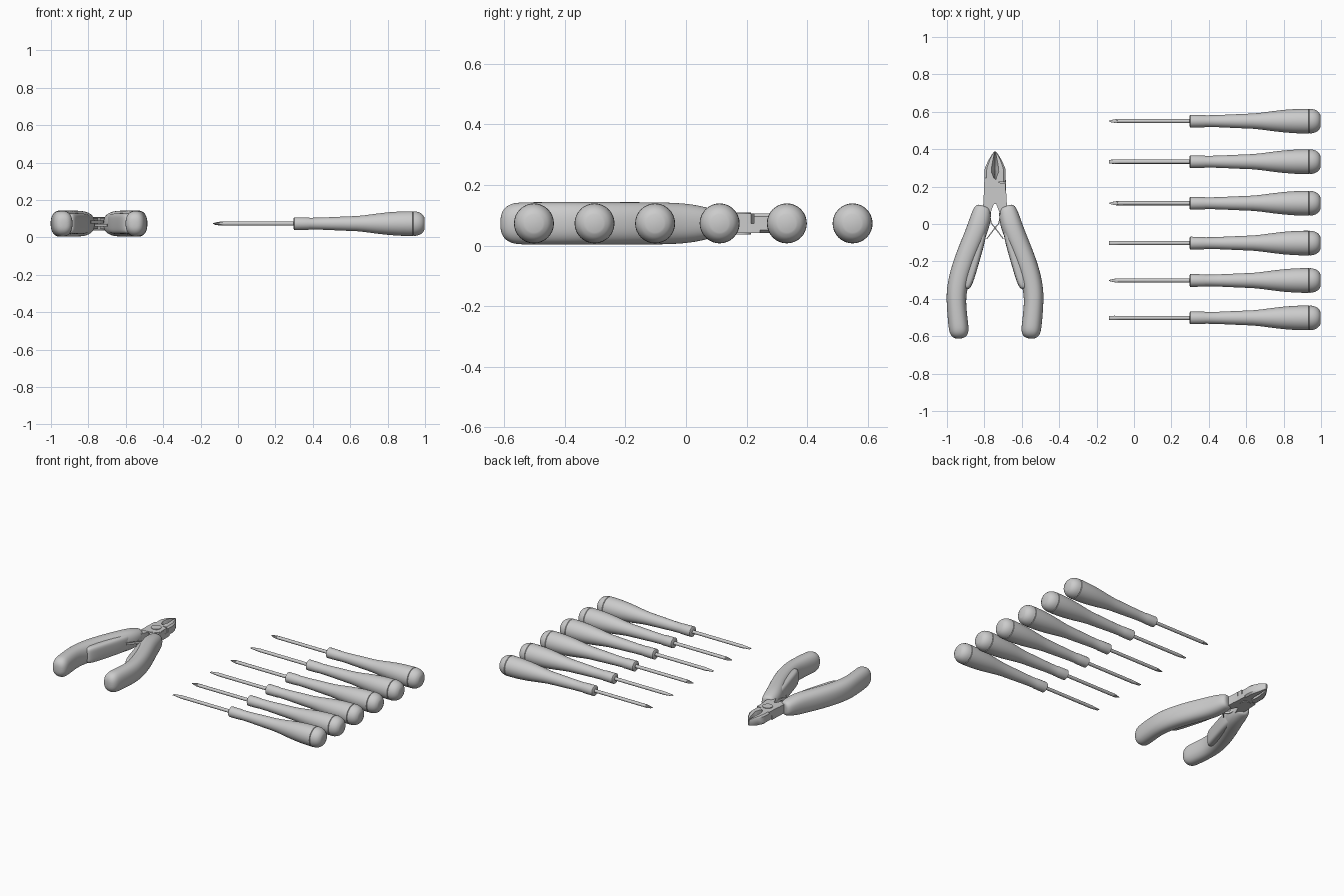
import bpy, bmesh
from math import cos, sin, pi
from mathutils import Vector

if "Cube" in bpy.data.objects:
    bpy.data.objects.remove(bpy.data.objects["Cube"])

ZC = 0.0735            # height of every tool's axis
PX = -0.743            # centre line of the cutters


def finish(name, bm, subsurf=0, angle=0.6):
    bmesh.ops.recalc_face_normals(bm, faces=bm.faces[:])
    me = bpy.data.meshes.new(name)
    bm.to_mesh(me)
    bm.free()
    ob = bpy.data.objects.new(name, me)
    bpy.context.collection.objects.link(ob)
    bpy.ops.object.select_all(action='DESELECT')
    ob.select_set(True)
    bpy.context.view_layer.objects.active = ob
    if subsurf:
        ob.modifiers.new("smooth", 'SUBSURF').levels = subsurf
        ob.modifiers["smooth"].render_levels = subsurf
        bpy.ops.object.shade_smooth()
    else:
        bpy.ops.object.shade_smooth_by_angle(angle=angle)
    return ob


def loft(name, rings, subsurf=0):
    """Skin a list of equal-length point rings and cap both ends."""
    bm = bmesh.new()
    vs = [[bm.verts.new(p) for p in r] for r in rings]
    n = len(vs[0])
    for a, b in zip(vs, vs[1:]):
        for i in range(n):
            j = (i + 1) % n
            bm.faces.new((a[i], a[j], b[j], b[i]))
    bm.faces.new(vs[0])
    bm.faces.new(vs[-1])
    return finish(name, bm, subsurf)


def prism(name, pts, z0, z1, side=1):
    """Flat plate on the cutters, outline given relative to their centre."""
    return loft(name, [[(PX + side * x, y, ZC + z) for x, y in pts] for z in (z0, z1)])


def ring_x(x, y, ry, rz, n=32, star=1.0):
    pts = []
    for i in range(n):
        k = star if (i % 4) == 2 else 1.0
        a = 2 * pi * i / n
        pts.append((x, y + ry * k * cos(a), ZC + rz * k * sin(a)))
    return pts


def power(v, e):
    return abs(v) ** e * (1 if v >= 0 else -1)


def grip(name, path, side, e):
    """Sweep a rounded section along (x, y, half width, half height) stations."""
    rings = []
    for i, (x, y, w, h) in enumerate(path):
        p, q = path[max(i - 1, 0)], path[min(i + 1, len(path) - 1)]
        t = Vector((q[0] - p[0], q[1] - p[1])).normalized()
        nx, ny = -t.y, t.x
        r = []
        for k in range(20):
            a = 2 * pi * k / 20
            u, z = w * power(cos(a), e), h * power(sin(a), e)
            r.append((PX + side * (x + nx * u), y + ny * u, ZC + z))
        rings.append(r)
    return loft(name, rings, subsurf=2)


# ---- six screwdrivers ----
BODY = [(.297, .028), (.301, .034), (.375, .033), (.383, .031), (.45, .0325),
        (.55, .037), (.635, .0405), (.68, .045), (.74, .053), (.80, .060),
        (.86, .0645), (.91, .066), (.934, .066), (.936, .063)]
CAP = [(.936, .063), (.939, .066), (.955, .0645), (.97, .060), (.982, .053),
       (.99, .045), (.995, .036), (.998, .030)]
for i, y in enumerate((.55, .333, .111, -.102, -.302, -.502)):
    loft(f"driver_handle_{i+1}", [ring_x(x, y, r, r) for x, r in BODY])
    loft(f"driver_cap_{i+1}", [ring_x(x, y, r, r) for x, r in CAP])
    if i % 2 == 0:     # cross tip
        rings = [ring_x(.31, y, .011, .011, 16), ring_x(-.08, y, .011, .011, 16),
                 ring_x(-.095, y, .011, .011, 16, .55), ring_x(-.122, y, .006, .006, 16, .5),
                 ring_x(-.134, y, .0015, .0015, 16, .8)]
    else:              # flat tip
        rings = [ring_x(.31, y, .011, .011, 16), ring_x(-.075, y, .011, .011, 16),
                 ring_x(-.105, y, .0115, .006, 16), ring_x(-.134, y, .010, .002, 16)]
    loft(f"driver_shaft_{i+1}", rings)

# ---- side cutters ----
GRIP = [(-.062, .098, .022, .028), (-.064, .092, .040, .045), (-.069, .070, .050, .053),
        (-.080, .016, .058, .065), (-.104, -.053, .058, .070), (-.150, -.160, .057, .071),
        (-.187, -.267, .057, .071), (-.206, -.358, .055, .071), (-.2075, -.43, .052, .071),
        (-.197, -.535, .054, .071), (-.192, -.575, .053, .068), (-.189, -.600, .042, .052),
        (-.188, -.613, .020, .026)]
PAD = [(-.075, .010, .020, .035), (-.074, -.005, .036, .050), (-.088, -.09, .036, .056),
       (-.118, -.19, .036, .056), (-.146, -.29, .036, .056), (-.160, -.33, .032, .054),
       (-.166, -.345, .020, .045)]
# jaw stations: y, outer x, half height, bevel width
JAW = [(.388, .005, .018, .002), (.37, .018, .023, .006), (.34, .036, .029, .012),
       (.30, .054, .032, .019), (.28, .057, .032, .020), (.25, .057, .032, .008),
       (.225, .057, .032, .002)]
HEAD = [(-.057, .245), (-.004, .245), (.020, .222), (.056, .215), (.058, .15),
        (.050, .125), (.005, .108), (-.050, .105), (-.060, .15)]
ARM = [(-.059, .18), (-.006, .18), (-.003, .115), (-.04, .02), (-.09, .02), (-.064, .09)]
LEAF = [(-.030, .05), (-.026, .05), (-.018, .005), (.002, -.018), (.046, -.078),
        (.042, -.081), (-.003, -.022), (-.023, .003)]
for side, tag in ((1, "left"), (-1, "right")):
    grip(f"cutter_grip_{tag}", GRIP, side, .85)
    grip(f"cutter_grip_pad_{tag}", PAD, side, .55)
    prism(f"cutter_arm_{tag}", ARM, -.030, .030, side)
    loft(f"cutter_jaw_{tag}", [[(PX - side * x, y, ZC + z) for x, z in (
        (b, h), (o * .8, h), (o, h * .7), (o, -h * .7), (o * .8, -h), (b * .5, -h), (.0005, -.008))]
        for y, o, h, b in JAW])
    z0, z1 = ((-.032, 0), (0, .032))[side > 0]
    prism(f"cutter_lap_plate_{tag}", HEAD, z0, z1, side)
    zs = (-.016, -.001) if side > 0 else (.001, .016)
    prism(f"cutter_leaf_spring_{tag}", LEAF, *zs, side)

# pivot rivet
prism("cutter_pivot", [(.032 * cos(pi * k / 16), .182 + .032 * sin(pi * k / 16))
                       for k in range(32)], -.036, .036)
